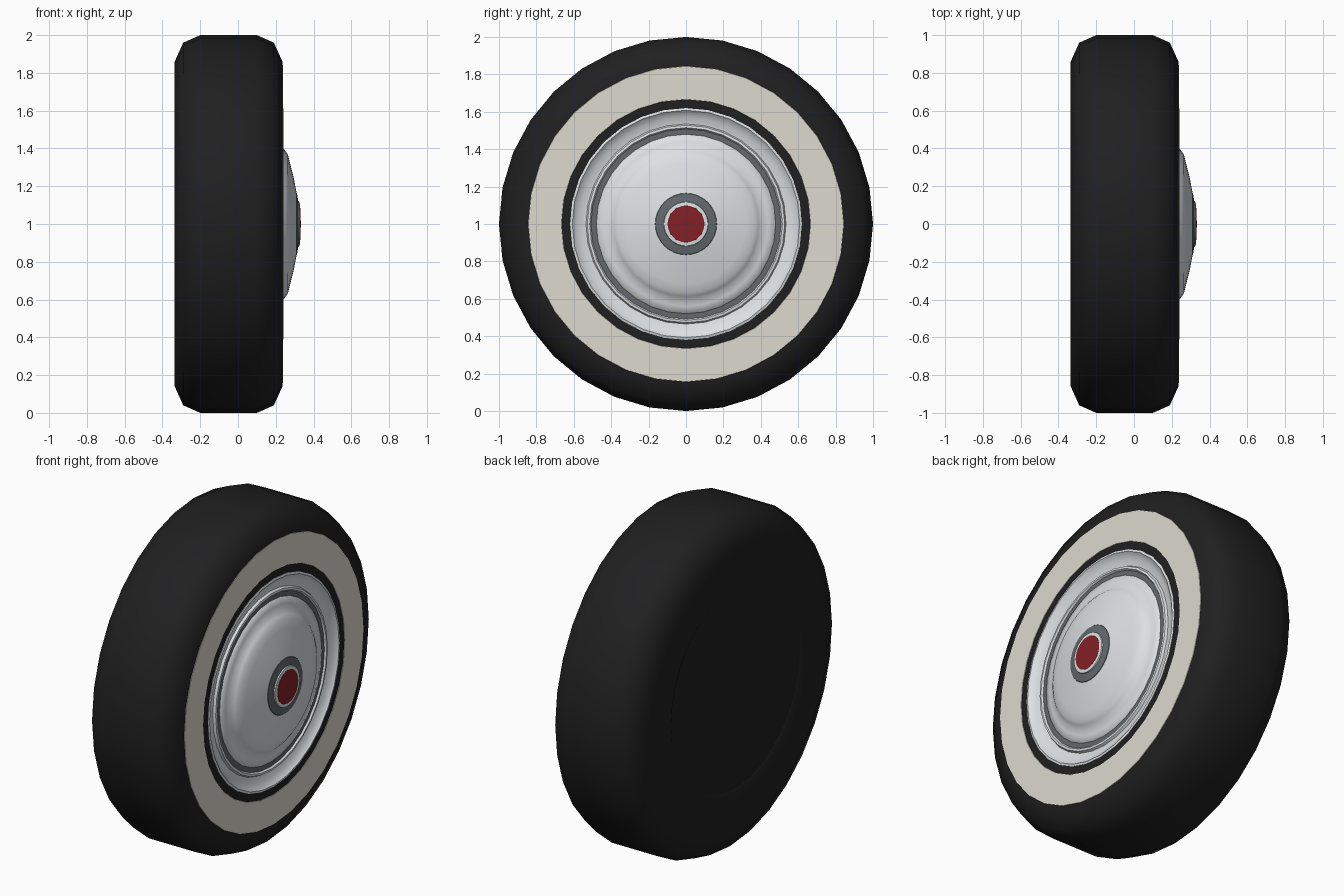
import bpy, bmesh, math

if "Cube" in bpy.data.objects:
    bpy.data.objects.remove(bpy.data.objects["Cube"])

SIDES = 32


def paint(name, rgb):
    m = bpy.data.materials.new(name)
    m.diffuse_color = (*rgb, 1)
    m.use_nodes = True
    m.node_tree.nodes["Principled BSDF"].inputs["Base Color"].default_value = m.diffuse_color
    return m


rubber = paint("rubber", (0.014, 0.014, 0.015))
cream = paint("cream", (0.72, 0.70, 0.62))
steel = paint("steel", (0.72, 0.75, 0.77))
dark = paint("dark_grey", (0.12, 0.14, 0.15))
red = paint("red", (0.23, 0.015, 0.02))


def lathe(name, profile, mat, angle=35):
    """Spin (x, radius) points about the wheel axle; radius 0 closes to a point."""
    bm = bmesh.new()
    rings = []
    for x, r in profile:
        if r == 0:
            rings.append([bm.verts.new((x, 0, 1))] * SIDES)
            continue
        rings.append([bm.verts.new((x, r * math.sin(t), 1 + r * math.cos(t)))
                      for t in (2 * math.pi * i / SIDES for i in range(SIDES))])
    for a, b in zip(rings, rings[1:]):
        for i in range(SIDES):
            j = (i + 1) % SIDES
            bm.faces.new(list(dict.fromkeys((a[i], a[j], b[j], b[i]))))
    me = bpy.data.meshes.new(name)
    bm.to_mesh(me)
    bm.free()
    me.materials.append(mat)
    ob = bpy.data.objects.new(name, me)
    bpy.context.collection.objects.link(ob)
    bpy.context.view_layer.objects.active = ob
    ob.select_set(True)
    bpy.ops.object.shade_smooth_by_angle(angle=math.radians(angle))
    ob.select_set(False)
    return ob


# Tyre carcass, from the inner back edge over the tread to the outer bead
lathe("tyre", [(-0.325, 0.60), (-0.335, 0.62), (-0.335, 0.86), (-0.29, 0.96),
               (-0.2, 1.0), (0.1, 1.0), (0.19, 0.96), (0.235, 0.86),
               (0.235, 0.62), (0.20, 0.615)], rubber, 50)
# Closed back of the wheel
lathe("back_plate", [(-0.328, 0), (-0.328, 0.61)], rubber)
# Whitewall band
lathe("whitewall", [(0.234, 0.845), (0.237, 0.843), (0.237, 0.667), (0.234, 0.665)], cream)

# Rim: outer bead, dished band and inner step
lathe("rim", [(0.20, 0.622), (0.237, 0.62), (0.241, 0.608), (0.232, 0.60),
              (0.215, 0.57), (0.208, 0.535), (0.222, 0.528), (0.224, 0.515),
              (0.214, 0.508)], steel)
lathe("rim_groove", [(0.214, 0.515), (0.214, 0.475)], dark)

# Hubcap dome
lathe("hubcap", [(0.208, 0.482), (0.218, 0.478), (0.225, 0.44), (0.234, 0.405),
                 (0.25, 0.388), (0.264, 0.368), (0.276, 0.32), (0.296, 0.24),
                 (0.31, 0.165)], steel, 60)
# Centre: dark ring, bright ring and red badge disc
lathe("centre_ring", [(0.308, 0.166), (0.312, 0.163), (0.320, 0.115)], dark)
lathe("badge_bezel", [(0.315, 0.12), (0.326, 0.117), (0.328, 0.098)], steel)
lathe("badge", [(0.322, 0.1), (0.329, 0.098), (0.333, 0)], red)
